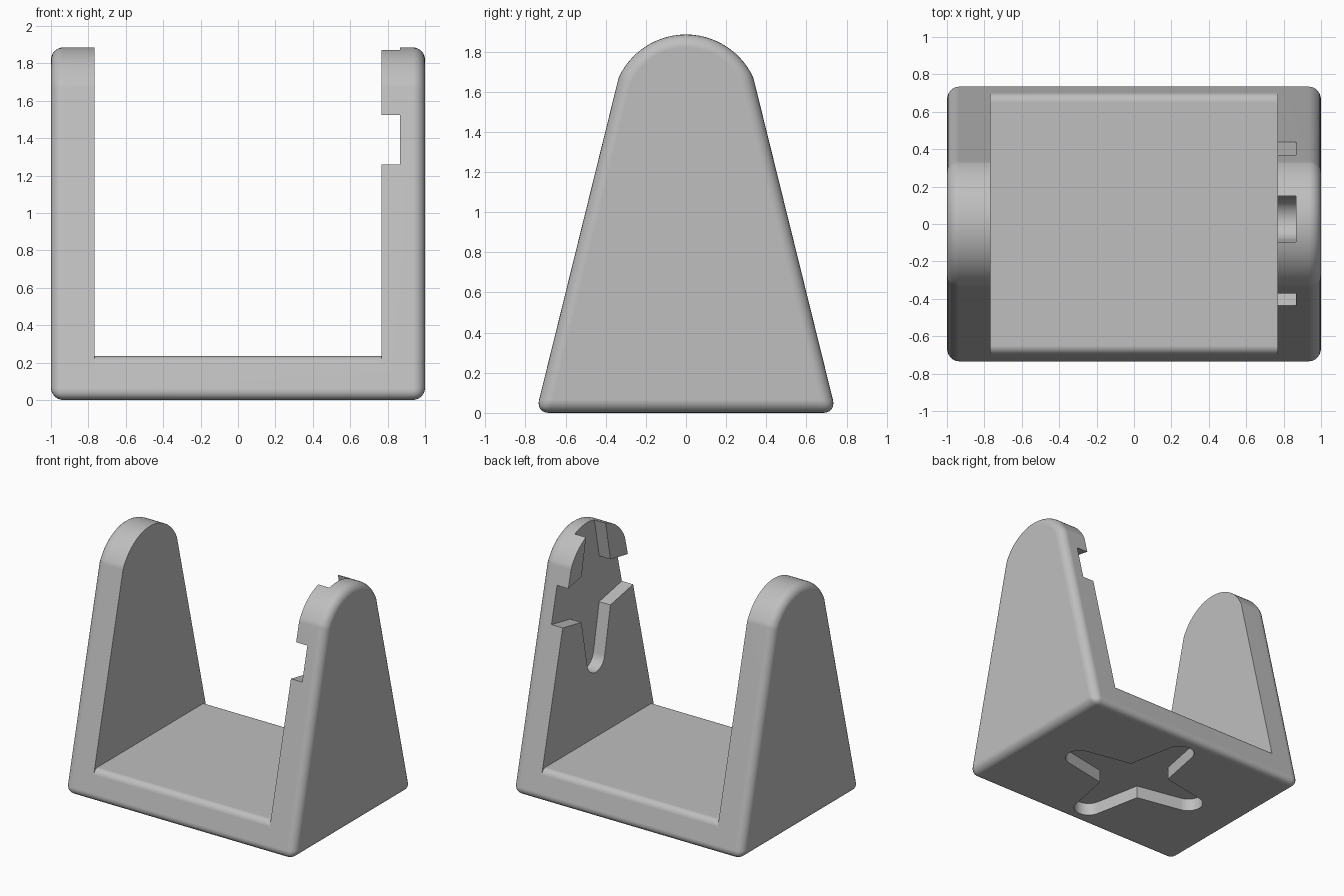
import bpy
import bmesh
from math import sin, cos, tan, atan, radians, sqrt, pi
from mathutils import Matrix, Vector

cube = bpy.data.objects.get("Cube")
if cube:
    bpy.data.objects.remove(cube, do_unlink=True)

BASE, LEAN = 0.748, 0.247        # half depth at the ground, inward lean per unit of height
FLOOR, INNER = 0.235, 0.767      # floor height, inner face of the walls
ROUND, LIP = 0.065, 0.05         # outer rounding, floor edge rounding
HORN_DEPTH = 0.1

grey = bpy.data.materials.new("light grey plastic")
grey.use_nodes = True
grey.diffuse_color = (0.52, 0.52, 0.52, 1)
grey.node_tree.nodes["Principled BSDF"].inputs["Base Color"].default_value = grey.diffuse_color


def arc(cx, cy, r, start, end, n):
    """Points along a circular arc, angles in radians."""
    steps = [start + (end - start) * i / n for i in range(n + 1)]
    return [(cx + r * cos(a), cy + r * sin(a)) for a in steps]


def prism(points, depth, place):
    """Closed outline drawn in a plane, extruded along its normal, then placed."""
    bm = bmesh.new()
    face = bm.faces.new([bm.verts.new((u, v, 0)) for u, v in points])
    top = bmesh.ops.extrude_face_region(bm, geom=[face])["geom"]
    bmesh.ops.translate(bm, vec=(0, 0, depth),
                        verts=[g for g in top if isinstance(g, bmesh.types.BMVert)])
    bmesh.ops.transform(bm, matrix=place, verts=bm.verts)
    bmesh.ops.recalc_face_normals(bm, faces=bm.faces)
    return bm


def make_object(bm, name):
    mesh = bpy.data.meshes.new(name)
    bm.to_mesh(mesh)
    bm.free()
    mesh.materials.append(grey)
    obj = bpy.data.objects.new(name, mesh)
    bpy.context.collection.objects.link(obj)
    return obj


def carve(obj, bm):
    """Subtract a solid and throw the cutter away."""
    cutter = make_object(bm, "cutter")
    cutter.hide_render = True
    mod = obj.modifiers.new("cut", 'BOOLEAN')
    mod.operation, mod.solver, mod.object = 'DIFFERENCE', 'EXACT', cutter
    graph = bpy.context.evaluated_depsgraph_get()
    mesh = bpy.data.meshes.new_from_object(obj.evaluated_get(graph))
    obj.modifiers.clear()
    obj.data = mesh
    bpy.data.objects.remove(cutter, do_unlink=True)


def along_x(x):
    """Plane (y, z) extruded along +x, starting at x."""
    return Matrix(((0, 0, 1, x), (1, 0, 0, 0), (0, 1, 0, 0), (0, 0, 0, 1)))


# Solid body: tapered side outline with an arched top
SHOULDER, APEX = 1.67, 1.885
half = BASE - LEAN * SHOULDER
rise = APEX - SHOULDER
radius = (half ** 2 + rise ** 2) / (2 * rise)
spread = atan((radius - rise) / half)
outline = [(-BASE, 0), (BASE, 0)] + arc(0, APEX - radius, radius, spread, pi - spread, 28)
body = prism(outline, 2, along_x(-1))


# Round both outer rims and the long bottom edges
def is_outer(edge):
    a, b = (v.co for v in edge.verts)
    return abs(a.x - b.x) < 0.01 or max(a.z, b.z) < 0.01


bmesh.ops.bevel(body, geom=[e for e in body.edges if is_outer(e)], offset=ROUND,
                offset_type='OFFSET', segments=6, profile=0.5, affect='EDGES')
bracket = make_object(body, "u_bracket")

# Space between the walls, with a rounded lip at the front and back of the floor
slope = atan(LEAN)
lip_y = BASE - LEAN * FLOOR - LIP * tan((pi / 2 - slope) / 2)
right = arc(lip_y, FLOOR - LIP, LIP, pi / 2, slope, 6)
right += [(1, right[-1][1]), (1, 2.5)]
left = [(-y, z) for y, z in reversed(right)]
carve(bracket, prism(right + left, 2 * INNER, along_x(-INNER)))

# Four-armed tapered recess outline
HUB, TIP, REACH = 0.18, 0.11, 0.53
arm = [(HUB, -HUB)] + arc(REACH, 0, TIP, radians(-82), radians(82), 12)
star = []
for k in range(4):
    turn = Matrix.Rotation(k * pi / 2, 2)
    star += [tuple(turn @ Vector(p)) for p in arm]

# Recess on the inner side of the left wall
wall_star = [(y + 0.025, z + 1.385) for y, z in star]
carve(bracket, prism(wall_star, 0.265, along_x(0.765 - 0.165)))

# Recess under the floor
carve(bracket, prism(star, 2 * HORN_DEPTH, Matrix.Translation((0, 0, -HORN_DEPTH))))

# Smooth the roundings, keep the corners crisp
bpy.ops.object.select_all(action='DESELECT')
bracket.select_set(True)
bpy.context.view_layer.objects.active = bracket
bpy.ops.object.shade_smooth_by_angle(angle=radians(25))
weighted = bracket.modifiers.new("weighted normals", 'WEIGHTED_NORMAL')
weighted.keep_sharp = True
